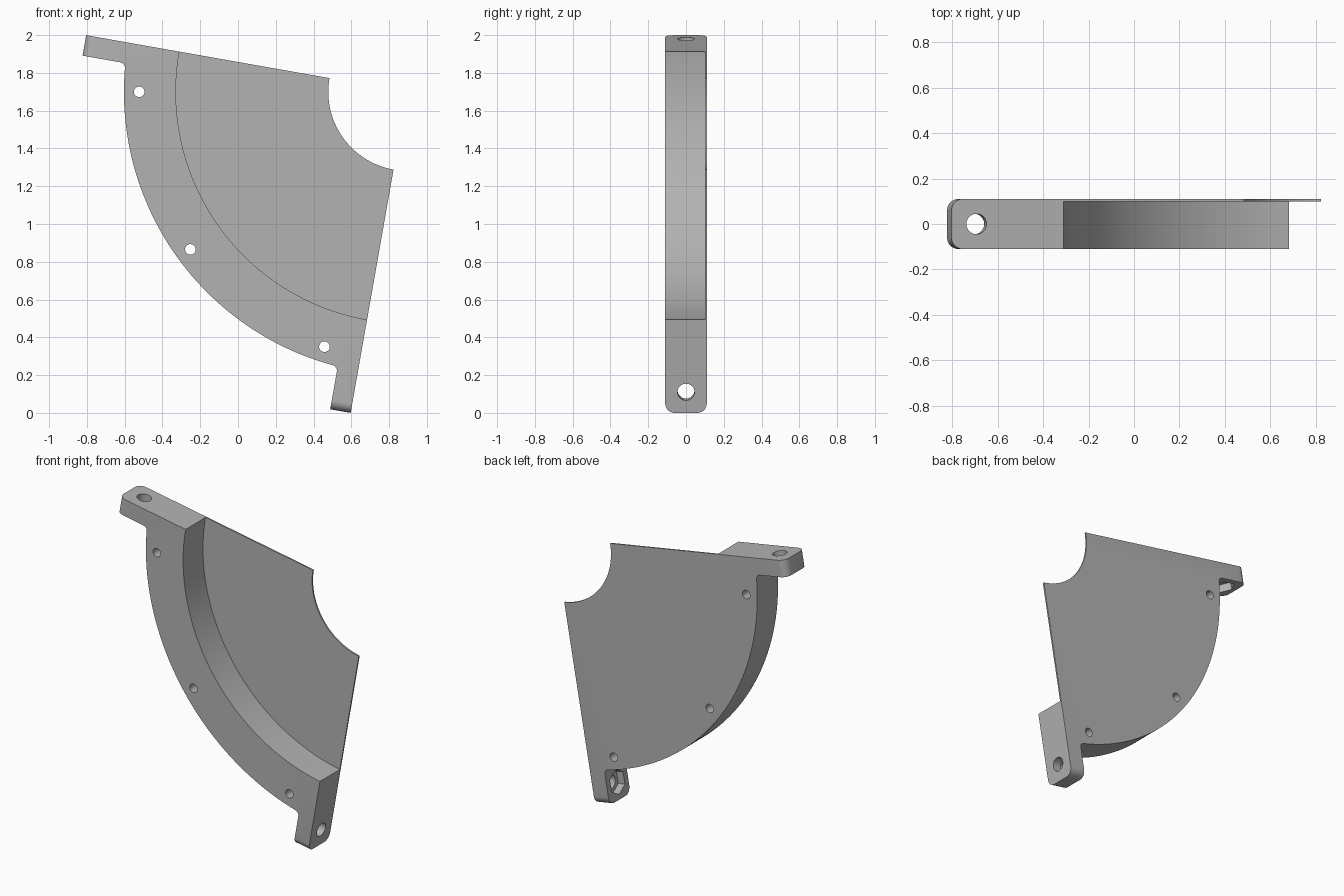
import bpy, bmesh
from math import sin, cos, radians, sqrt, atan2, pi
from mathutils import Matrix, Vector

cube = bpy.data.objects.get("Cube")
if cube:
    bpy.data.objects.remove(cube)

# Main sizes; the bracket is a quarter ring tilted about its arc centre
TILT = radians(10)
HALF = 0.11
R_HOLE, R_STEP, R_OUT, R_BOLT = 0.418, 1.225, 1.5, 1.419
TAB_END, TAB_THICK, TAB_BOLT, FILLET = 1.726, 0.11, 1.614, 0.03
PLATE = 0.01
CENTRE = Vector((0.896, 0, TAB_END * cos(TILT)))
U = Vector((-cos(TILT), 0, sin(TILT)))     # along the upper edge
V = Vector((-sin(TILT), 0, -cos(TILT)))    # along the lower edge
Y = Vector((0, 1, 0))

grey = bpy.data.materials.new("mid grey")
grey.use_nodes = True
colour = (0.45, 0.45, 0.45, 1)
grey.diffuse_color = colour
grey.node_tree.nodes["Principled BSDF"].inputs["Base Color"].default_value = colour


def arc(radius, start, end, steps, cu=0, cv=0):
    angles = [start + (end - start) * i / steps for i in range(steps + 1)]
    return [(cu + radius * cos(a), cv + radius * sin(a)) for a in angles]


def prism(name, outline, y0, y1):
    """Extrude an outline in the tilted frame through the thickness."""
    bm = bmesh.new()
    face = bm.faces.new([bm.verts.new(CENTRE + U * u + V * v + Y * y0) for u, v in outline])
    new = bmesh.ops.extrude_face_region(bm, geom=[face])["geom"]
    bmesh.ops.translate(bm, vec=Y * (y1 - y0),
                        verts=[g for g in new if isinstance(g, bmesh.types.BMVert)])
    return finish(name, bm)


def finish(name, bm):
    bmesh.ops.recalc_face_normals(bm, faces=bm.faces)
    mesh = bpy.data.meshes.new(name)
    bm.to_mesh(mesh)
    bm.free()
    mesh.materials.append(grey)
    obj = bpy.data.objects.new(name, mesh)
    bpy.context.collection.objects.link(obj)
    return obj


def rod(name, centre, axis, radius, length, sides):
    bm = bmesh.new()
    turn = axis.to_track_quat("Z", "Y").to_matrix().to_4x4()
    bmesh.ops.create_cone(bm, cap_ends=True, segments=sides, radius1=radius, radius2=radius,
                          depth=length, matrix=Matrix.Translation(centre) @ turn)
    return finish(name, bm)


# Outline: upper tab, fillet, outer arc, mirrored fillet and tab, inner arc
fv = TAB_THICK + FILLET
fu = sqrt((R_OUT + FILLET) ** 2 - fv ** 2)
lean = atan2(fv, fu)
upper = [(TAB_END, 0), (TAB_END, TAB_THICK)] + arc(FILLET, 1.5 * pi, pi + lean, 8, fu, fv)
lower = [(v, u) for u, v in reversed(upper)]
rim = arc(R_OUT, lean, pi / 2 - lean, 64)[1:-1]
bracket = prism("quarter_ring_bracket", upper + rim + lower + arc(R_HOLE, pi / 2, 0, 32), -HALF, HALF)

# Round the tab end corners
bm = bmesh.new()
bm.from_mesh(bracket.data)


def at_tab_end(edge):
    if abs(edge.verts[0].co.y - edge.verts[1].co.y) > 0.01:
        return False
    return any(all(abs((p.co - CENTRE).dot(d) - TAB_END) < 0.001 for p in edge.verts) for d in (U, V))


bmesh.ops.bevel(bm, geom=[e for e in bm.edges if at_tab_end(e)], offset=0.05,
                segments=8, profile=0.5, affect="EDGES")
bm.to_mesh(bracket.data)
bm.free()

# Cutters: front recess, rim bolt holes, tab bolt holes with nut pockets
cutters = [prism("recess_cutter", arc(R_STEP, radians(-9), radians(99), 72) + [(-0.3, -0.3)],
                 -0.3, HALF - PLATE)]
for degrees in (10, 46, 82):
    a = radians(degrees)
    spot = CENTRE + (U * cos(a) + V * sin(a)) * R_BOLT
    cutters.append(rod("rim_hole_cutter", spot, Y, 0.028, 0.5, 32))
for along, across in ((U, V), (V, U)):
    spot = CENTRE + along * TAB_BOLT
    cutters.append(rod("tab_hole_cutter", spot + across * 0.05, across, 0.045, 0.3, 32))
    cutters.append(rod("nut_pocket_cutter", spot + across * 0.11, across, 0.08, 0.1, 6))

for cutter in cutters:
    mod = bracket.modifiers.new(cutter.name, "BOOLEAN")
    mod.operation = "DIFFERENCE"
    mod.solver = "EXACT"
    mod.object = cutter

# Apply the cuts, remove the cutters and smooth the curved walls
bpy.context.view_layer.objects.active = bracket
bracket.select_set(True)
for mod in list(bracket.modifiers):
    bpy.ops.object.modifier_apply(modifier=mod.name)
for cutter in cutters:
    bpy.data.objects.remove(cutter)
bpy.ops.object.shade_smooth_by_angle(angle=radians(30))
